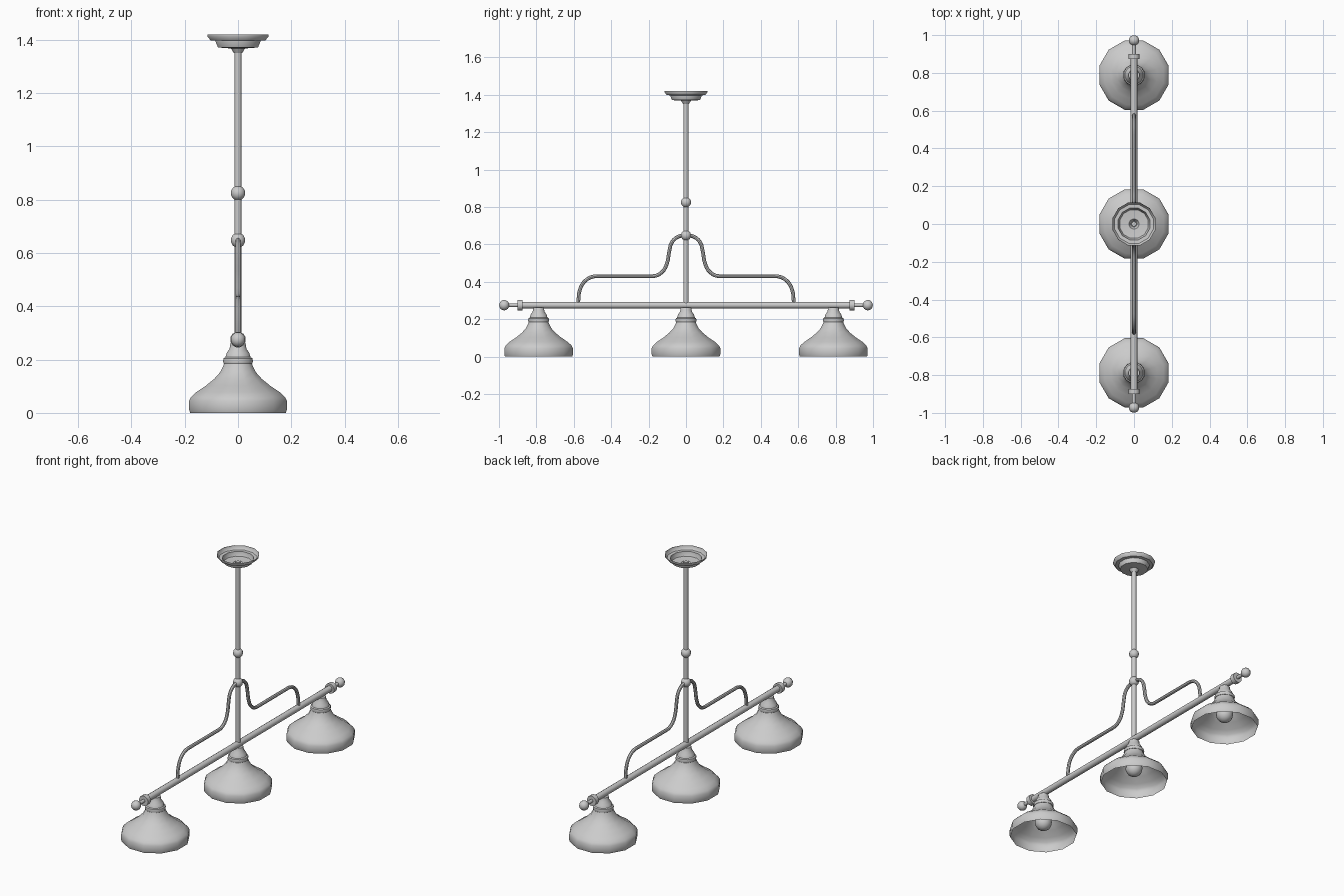
import bpy, bmesh, math
from mathutils import Matrix, Vector

cube = bpy.data.objects.get("Cube")
if cube:
    bpy.data.objects.remove(cube, do_unlink=True)

metal = bpy.data.materials.new("grey_metal")
metal.use_nodes = True
metal.diffuse_color = (0.6, 0.6, 0.6, 1)
metal.node_tree.nodes["Principled BSDF"].inputs["Base Color"].default_value = (0.6, 0.6, 0.6, 1)


def finish(obj):
    obj.data.materials.append(metal)
    bpy.ops.object.select_all(action='DESELECT')
    obj.select_set(True)
    bpy.context.view_layer.objects.active = obj
    bpy.ops.object.shade_smooth_by_angle(angle=math.radians(40))
    return obj


def lathe(name, profile, loc=(0, 0, 0), sides=12, direction=(0, 0, 1)):
    """Revolve (radius, height) points, listed upward, around an axis."""
    bm = bmesh.new()
    rings = []
    for r, h in profile:
        angles = [math.tau * (i + 0.5) / sides for i in range(sides)]
        rings.append([bm.verts.new((r * math.cos(a), r * math.sin(a), h)) for a in angles])
    for low, high in zip(rings, rings[1:]):
        for i in range(sides):
            j = (i + 1) % sides
            bm.faces.new((low[i], low[j], high[j], high[i]))
    bmesh.ops.remove_doubles(bm, verts=bm.verts, dist=0.0001)
    turn = Vector((0, 0, 1)).rotation_difference(Vector(direction)).to_matrix().to_4x4()
    bm.transform(Matrix.Translation(loc) @ turn)
    mesh = bpy.data.meshes.new(name)
    bm.to_mesh(mesh)
    bm.free()
    obj = bpy.data.objects.new(name, mesh)
    bpy.context.collection.objects.link(obj)
    return finish(obj)


def rod(name, radius, start, length, direction=(0, 0, 1)):
    return lathe(name, [(0, 0), (radius, 0), (radius, length), (0, length)], start, 12, direction)


def ball(name, radius, loc):
    arc = [math.pi * k / 8 for k in range(9)]
    return lathe(name, [(radius * math.sin(a), -radius * math.cos(a)) for a in arc], loc)


ROD_Z = 0.275

# Ceiling canopy, an open stepped dish
lathe("ceiling_canopy", [(0, 1.35), (0.016, 1.35), (0.027, 1.368), (0.06, 1.37), (0.078, 1.372),
                         (0.087, 1.393), (0.087, 1.397), (0.106, 1.398), (0.118, 1.412), (0.118, 1.42)])

# Vertical stem with two knuckles
rod("stem", 0.0135, (0, 0, ROD_Z), 1.1)
ball("upper_knuckle", 0.028, (0, 0, 0.825))
ball("lower_knuckle", 0.028, (0, 0, 0.648))

# Horizontal bar with end collars and finials
rod("crossbar", 0.018, (0, -0.89, ROD_Z), 1.78, (0, 1, 0))
for side, label in ((-1, "front"), (1, "back")):
    out = (0, side, 0)
    rod(label + "_collar", 0.03, (0, side * 0.873, ROD_Z), 0.028, out)
    rod(label + "_finial_neck", 0.01, (0, side * 0.89, ROD_Z), 0.07, out)
    ball(label + "_finial", 0.028, (0, side * 0.972, ROD_Z))

# Curved arms from the lower knuckle down to the bar
path = [(0, 0.648), (0.04, 0.642), (0.075, 0.612), (0.09, 0.56), (0.102, 0.497), (0.13, 0.45),
        (0.18, 0.43), (0.475, 0.43), (0.53, 0.413), (0.565, 0.365), (0.577, 0.28)]
for side, label in ((-1, "front"), (1, "back")):
    curve = bpy.data.curves.new(label + "_arm", 'CURVE')
    curve.dimensions = '3D'
    curve.bevel_depth = 0.01
    curve.bevel_resolution = 2
    curve.resolution_u = 3
    spline = curve.splines.new('BEZIER')
    spline.bezier_points.add(len(path) - 1)
    for point, (y, z) in zip(spline.bezier_points, path):
        point.co = (0, side * y, z)
        point.handle_left_type = point.handle_right_type = 'AUTO'
    for k in (6, 7):
        handle = spline.bezier_points[k]
        handle.handle_left_type = handle.handle_right_type = 'ALIGNED'
        handle.handle_left = (0, side * (path[k][0] - 0.02), path[k][1])
        handle.handle_right = (0, side * (path[k][0] + 0.02), path[k][1])
    arm = bpy.data.objects.new(label + "_arm", curve)
    bpy.context.collection.objects.link(arm)
    bpy.ops.object.select_all(action='DESELECT')
    arm.select_set(True)
    bpy.context.view_layer.objects.active = arm
    bpy.ops.object.convert(target='MESH')
    finish(bpy.context.view_layer.objects.active)

# Three bell shades, each with a socket and a bulb
shade = [(0.186, 0), (0.19, 0.012), (0.19, 0.045), (0.182, 0.06), (0.162, 0.078), (0.125, 0.102),
         (0.092, 0.128), (0.07, 0.152), (0.058, 0.175), (0.053, 0.188)]
cap = [(0, 0.186), (0.056, 0.186), (0.058, 0.194), (0.056, 0.205), (0.049, 0.209),
       (0.044, 0.225), (0.033, 0.24), (0.029, 0.262), (0, 0.262)]
for label, y in (("front", -0.788), ("middle", 0), ("back", 0.788)):
    lathe(label + "_shade", shade, (0, y, 0))
    lathe(label + "_shade_cap", cap, (0, y, 0))
    rod(label + "_socket", 0.026, (0, y, 0.12), 0.07)
    ball(label + "_bulb", 0.048, (0, y, 0.085))
